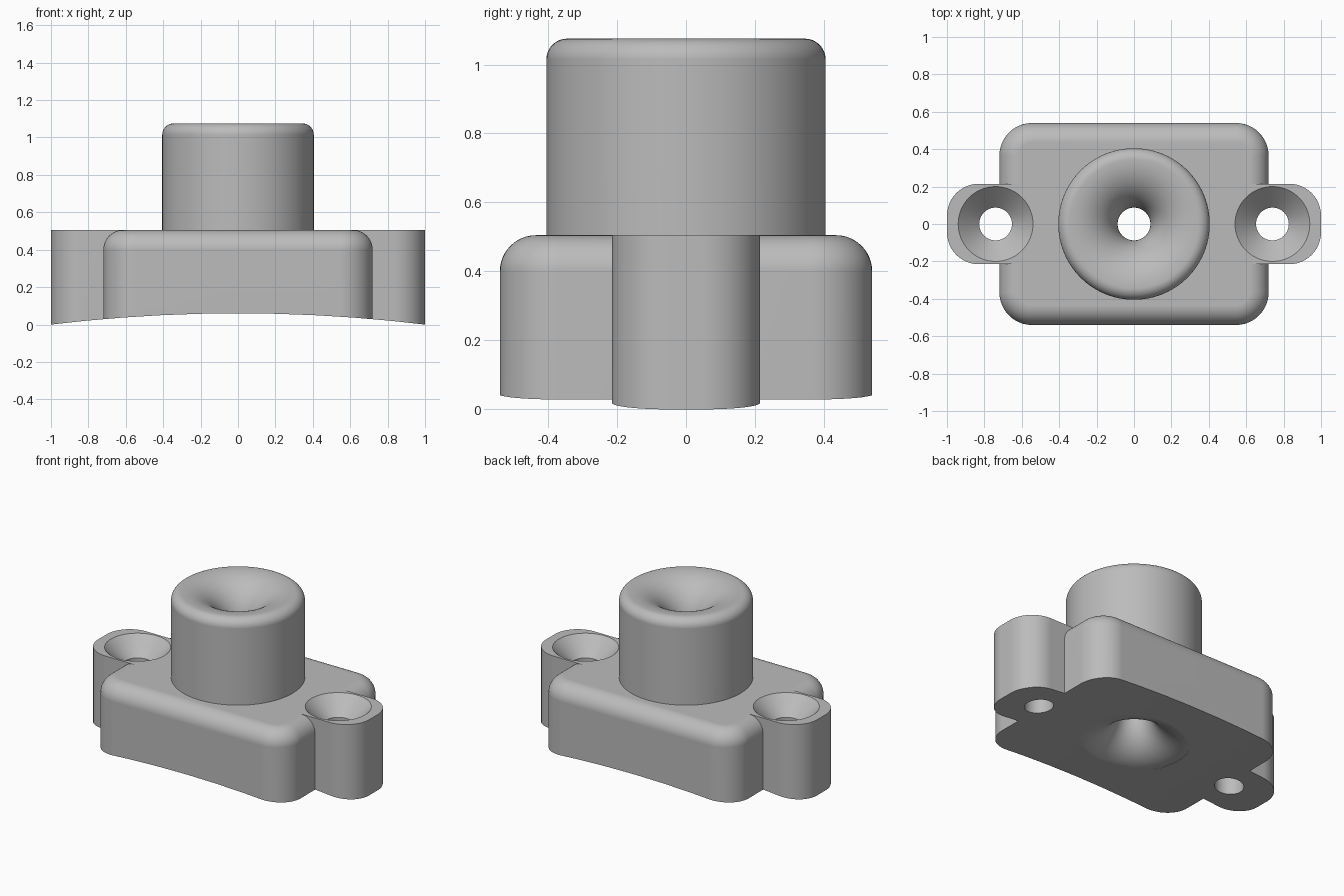
import bpy, bmesh, math
from math import sin, cos, pi

if "Cube" in bpy.data.objects:
    bpy.data.objects.remove(bpy.data.objects["Cube"], do_unlink=True)

TOP = 0.505        # top of the base plate
BOSS_TOP = 1.075
UNDER = 0.06       # underside height at the middle
THROAT = 0.0875
FLARE = 0.255

grey = bpy.data.materials.new("plain_grey")
grey.use_nodes = True
COLOUR = (0.5, 0.5, 0.5, 1)
grey.diffuse_color = COLOUR
grey.node_tree.nodes["Principled BSDF"].inputs["Base Color"].default_value = COLOUR


def loft(name, rings):
    """Skin a stack of matching rings and cap both ends."""
    bm = bmesh.new()
    rows = [[bm.verts.new(p) for p in ring] for ring in rings]
    for low, high in zip(rows, rows[1:]):
        for i in range(len(low)):
            j = (i + 1) % len(low)
            bm.faces.new((low[i], low[j], high[j], high[i]))
    bm.faces.new(rows[0][::-1])
    bm.faces.new(rows[-1])
    bmesh.ops.recalc_face_normals(bm, faces=bm.faces)
    mesh = bpy.data.meshes.new(name)
    bm.to_mesh(mesh)
    bm.free()
    mesh.materials.append(grey)
    obj = bpy.data.objects.new(name, mesh)
    bpy.context.collection.objects.link(obj)
    return obj


def rounded_rect(hx, hy, r, z, steps=12):
    ring = []
    for k, (sx, sy) in enumerate(((1, 1), (-1, 1), (-1, -1), (1, -1))):
        for i in range(steps + 1):
            a = (k + i / steps) * pi / 2
            ring.append((sx * (hx - r) + r * cos(a), sy * (hy - r) + r * sin(a), z))
    return ring


def lathe(name, profile, x=0, sides=96):
    turns = [2 * pi * i / sides for i in range(sides)]
    return loft(name, [[(x + r * cos(a), r * sin(a), z) for a in turns] for r, z in profile])


def arc(cx, cz, r, start, end, steps=12):
    return [(cx + r * cos(math.radians(start + (end - start) * i / steps)),
             cz + r * sin(math.radians(start + (end - start) * i / steps)))
            for i in range(steps + 1)]


def combine(target, other, operation):
    mod = target.modifiers.new(operation.lower(), 'BOOLEAN')
    mod.object, mod.operation, mod.solver = other, operation, 'EXACT'
    bpy.context.view_layer.objects.active = target
    bpy.ops.object.modifier_apply(modifier=mod.name)
    bpy.data.objects.remove(other, do_unlink=True)


# Base plate with rounded corners and a rounded top edge
round_r = 0.105
rings = [rounded_rect(0.72, 0.54, 0.175, -0.1)]
for x, z in arc(0, TOP - round_r, round_r, 0, 90):
    inset = round_r - x
    rings.append(rounded_rect(0.72 - inset, 0.54 - inset, 0.175 - inset, z))
body = loft("mounting_body", rings)

# Screw ears: one bar running through the base
combine(body, loft("screw_ears", [rounded_rect(1, 0.215, 0.17, z) for z in (-0.1, TOP)]), 'UNION')

# Round boss
combine(body, lathe("boss", [(0.405, 0.3)] + arc(0.345, BOSS_TOP - 0.06, 0.06, 0, 90)), 'UNION')

# Shallow arched underside
radius = 1 / (2 * UNDER) + UNDER / 2
angles = [2 * pi * i / 256 for i in range(256)]
combine(body, loft("underside_cutter",
                   [[(radius * sin(a), y, UNDER - radius + radius * cos(a)) for a in angles]
                    for y in (-1, 1)]), 'DIFFERENCE')

# Trumpet-shaped passage, flared at both ends
crest = THROAT + FLARE
low = UNDER - 0.005
passage = [(crest, low - 0.2)]
passage += arc(crest, low + FLARE, FLARE, 270, 180, 20)
passage += arc(crest, BOSS_TOP - FLARE, FLARE, 180, 90, 20)
passage.append((crest, BOSS_TOP + 0.2))
combine(body, lathe("passage_cutter", passage), 'DIFFERENCE')

# Countersunk screw holes
for side in (-1, 1):
    combine(body, lathe("screw_hole_cutter",
                        [(THROAT, -0.3), (THROAT, TOP - 0.1125), (0.2, TOP), (0.22, TOP + 0.02)],
                        side * 0.74, 64), 'DIFFERENCE')

# Smooth shading with crisp edges
bpy.ops.object.select_all(action='DESELECT')
body.select_set(True)
bpy.context.view_layer.objects.active = body
bpy.ops.object.shade_smooth_by_angle(angle=math.radians(30))
normals = body.modifiers.new("even_normals", 'WEIGHTED_NORMAL')
normals.keep_sharp = True
